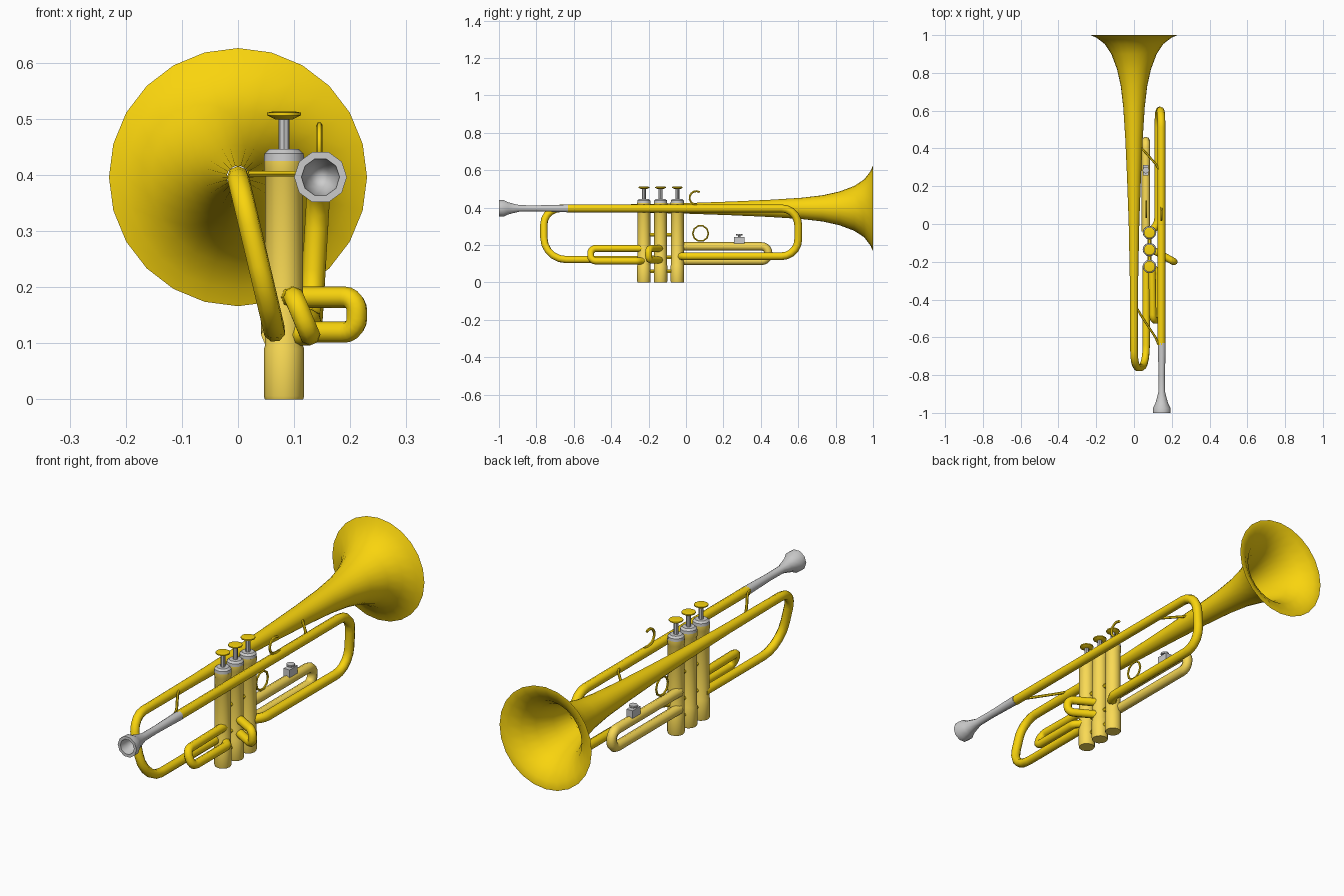
import bpy, bmesh, math
from mathutils import Vector, Matrix

if "Cube" in bpy.data.objects:
    bpy.data.objects.remove(bpy.data.objects["Cube"])


def material(name, rgb):
    m = bpy.data.materials.new(name)
    m.diffuse_color = (*rgb, 1)
    m.use_nodes = True
    m.node_tree.nodes["Principled BSDF"].inputs["Base Color"].default_value = m.diffuse_color
    return m


BRASS = material("brass", (0.95, 0.66, 0.004))
LIGHT = material("light_brass", (0.95, 0.7, 0.09))


def finish(name, mesh, mat, angle=40):
    ob = bpy.data.objects.new(name, mesh)
    bpy.context.scene.collection.objects.link(ob)
    if mat:
        mesh.materials.clear()
        mesh.materials.append(mat)
    bpy.ops.object.select_all(action='DESELECT')
    ob.select_set(True)
    bpy.context.view_layer.objects.active = ob
    bpy.ops.object.shade_smooth_by_angle(angle=math.radians(angle))
    return ob


def lathe(name, profile, origin, axis, segs, mat=None, angle=40):
    """Revolve (radius, height) points round an axis ('Y' or 'Z')."""
    bm = bmesh.new()
    vs = [bm.verts.new((r, 0, h)) for r, h in profile]
    es = [bm.edges.new(p) for p in zip(vs, vs[1:])]
    bmesh.ops.spin(bm, geom=vs + es, cent=(0, 0, 0), axis=(0, 0, 1),
                   angle=2 * math.pi, steps=segs, use_duplicate=False)
    bmesh.ops.remove_doubles(bm, verts=bm.verts, dist=1e-5)
    if axis == 'Y':
        bm.transform(Matrix.Rotation(-math.pi / 2, 4, 'X'))
    bm.transform(Matrix.Translation(origin))
    bmesh.ops.recalc_face_normals(bm, faces=bm.faces)
    mesh = bpy.data.meshes.new(name)
    bm.to_mesh(mesh)
    bm.free()
    return finish(name, mesh, mat, angle)


def rounded(points, radius, steps=5):
    """Replace the inner corners of a polyline by arcs."""
    pts = [Vector(p) for p in points]
    out = [pts[0]]
    for a, b, c in zip(pts, pts[1:], pts[2:]):
        u, v = (a - b).normalized(), (c - b).normalized()
        half = u.angle(v) / 2
        d = min(radius / math.tan(half), (a - b).length * 0.49, (c - b).length * 0.49)
        r = d * math.tan(half)
        centre = b + (u + v).normalized() * (r / math.sin(half))
        s, e = (b + u * d - centre).normalized(), (b + v * d - centre).normalized()
        out += [centre + s.slerp(e, i / steps) * r for i in range(steps + 1)]
    return out + [pts[-1]]


def tube(name, points, r, mat, bend=0, res=2, cyclic=False):
    """Round tube along a path, turned into a mesh."""
    path = rounded(points, bend) if bend else points
    cu = bpy.data.curves.new(name, 'CURVE')
    cu.dimensions = '3D'
    cu.bevel_depth, cu.bevel_resolution, cu.use_fill_caps = r, res, True
    sp = cu.splines.new('POLY')
    sp.points.add(len(path) - 1)
    for p, co in zip(sp.points, path):
        p.co = (*co, 1)
    sp.use_cyclic_u = cyclic
    tmp = bpy.data.objects.new(name + "_path", cu)
    bpy.context.scene.collection.objects.link(tmp)
    bpy.context.view_layer.update()
    mesh = bpy.data.meshes.new_from_object(
        tmp.evaluated_get(bpy.context.evaluated_depsgraph_get()))
    bpy.data.objects.remove(tmp)
    return finish(name, mesh, mat, 50)


def arc(x, y, z, r, a0, a1, n):
    """Arc in the YZ plane, angles in degrees."""
    return [(x, y + r * math.cos(math.radians(a0 + (a1 - a0) * i / n)),
             z + r * math.sin(math.radians(a0 + (a1 - a0) * i / n))) for i in range(n + 1)]


# Bell: flared horn open at the far end
lathe("bell", [(0.02, -0.6), (0.022, -0.3), (0.028, 0.0), (0.037, 0.25), (0.046, 0.45),
               (0.057, 0.62), (0.07, 0.73), (0.09, 0.82), (0.12, 0.9), (0.155, 0.953),
               (0.2, 0.987), (0.23, 1.0), (0.224, 1.0), (0.196, 0.992), (0.151, 0.958),
               (0.116, 0.905), (0.086, 0.824), (0.066, 0.733)],
      (0, 0, 0.396), 'Y', 24, BRASS)

# Bell bow: leaning U back to the first valve
tube("bell_bow", [(0, -0.58, 0.396), (0, -0.76, 0.396), (0.065, -0.76, 0.122),
                  (0.065, -0.22, 0.122)], 0.02, BRASS, 0.12)

# Leadpipe with tuning slide, returning to the third valve
tube("leadpipe", [(0.145, -0.64, 0.396), (0.145, 0.6, 0.396), (0.13, 0.6, 0.14),
                  (0.128, 0.0, 0.14), (0.085, -0.045, 0.14)], 0.021, BRASS, 0.09)

# Mouthpiece with hollow cup
lathe("mouthpiece", [(0.0, -0.92), (0.018, -0.935), (0.03, -0.965), (0.034, -1.0),
                     (0.047, -1.0), (0.047, -0.975), (0.034, -0.95), (0.027, -0.925),
                     (0.018, -0.89), (0.017, -0.8), (0.021, -0.63), (0.0, -0.63)],
      (0.147, 0, 0.396), 'Y', 10)

# Three valves
for i, y in enumerate((-0.225, -0.136, -0.046), 1):
    at = (0.082, y, 0)
    lathe(f"valve_casing_{i}", [(0, 0), (0.034, 0), (0.036, 0.006), (0.036, 0.09), (0.034, 0.095),
                                (0.034, 0.4), (0.036, 0.405), (0.036, 0.425), (0, 0.425)],
          at, 'Z', 12, LIGHT)
    lathe(f"valve_cap_{i}", [(0.036, 0.422), (0.035, 0.438), (0.026, 0.446), (0, 0.446)], at, 'Z', 12)
    lathe(f"valve_stem_{i}", [(0.01, 0.44), (0.01, 0.5), (0, 0.5)], at, 'Z', 8)
    lathe(f"valve_button_{i}", [(0, 0.499), (0.016, 0.499), (0.03, 0.506), (0.03, 0.511),
                                (0.02, 0.513), (0, 0.51)], at, 'Z', 10, BRASS)

# Short links between the valves
for i, z in enumerate((0.06, 0.135, 0.255), 1):
    tube(f"valve_link_{i}", [(0.082, -0.2, z), (0.082, -0.07, z)], 0.01, BRASS, res=1)

# First valve slide (towards the player)
tube("first_slide", [(0.095, -0.225, 0.182), (0.1, -0.51, 0.182), (0.128, -0.51, 0.115),
                     (0.128, -0.26, 0.115), (0.09, -0.22, 0.115)], 0.019, BRASS, 0.03)

# Second valve slide (out to the side)
tube("second_slide", [(0.09, -0.132, 0.182), (0.212, -0.2, 0.182), (0.212, -0.2, 0.12),
                      (0.09, -0.132, 0.12)], 0.019, BRASS, 0.025)

# Third valve slide (towards the bell)
tube("third_slide", [(0.063, -0.04, 0.193), (0.063, 0.44, 0.193), (0.063, 0.44, 0.115),
                     (0.063, -0.04, 0.115)], 0.022, LIGHT, 0.036)

# Finger ring and finger hook
tube("finger_ring", arc(0.065, 0.078, 0.262, 0.042, 0, 324, 9), 0.005, BRASS, res=1, cyclic=True)
tube("finger_hook", arc(0.145, 0.055, 0.452, 0.036, 60, 270, 8) + [(0.145, 0.09, 0.412)],
     0.006, BRASS, res=1)

# Braces between bell and leadpipe
for i, (y0, y1) in enumerate(((-0.45, -0.64), (0.43, 0.29)), 1):
    a, b = y0 + (y1 - y0) * 0.2, y0 + (y1 - y0) * 0.8
    tube(f"brace_{i}", [(0.018, y0, 0.402), (0.04, a, 0.402), (0.115, b, 0.402),
                        (0.13, y1, 0.402)], 0.006, BRASS, res=1)

# Slide stop: small block with a screw knob
bm = bmesh.new()
bmesh.ops.create_cube(bm, size=1, matrix=Matrix.Translation((0.063, 0.285, 0.226))
                      @ Matrix.Diagonal((0.03, 0.056, 0.036, 1)))
block = bpy.data.meshes.new("stop_block")
bm.to_mesh(block)
bm.free()
finish("stop_block", block, None)
lathe("stop_screw", [(0.007, 0.24), (0.007, 0.25), (0.018, 0.25), (0.018, 0.258), (0, 0.26)],
      (0.063, 0.285, 0), 'Z', 8)
